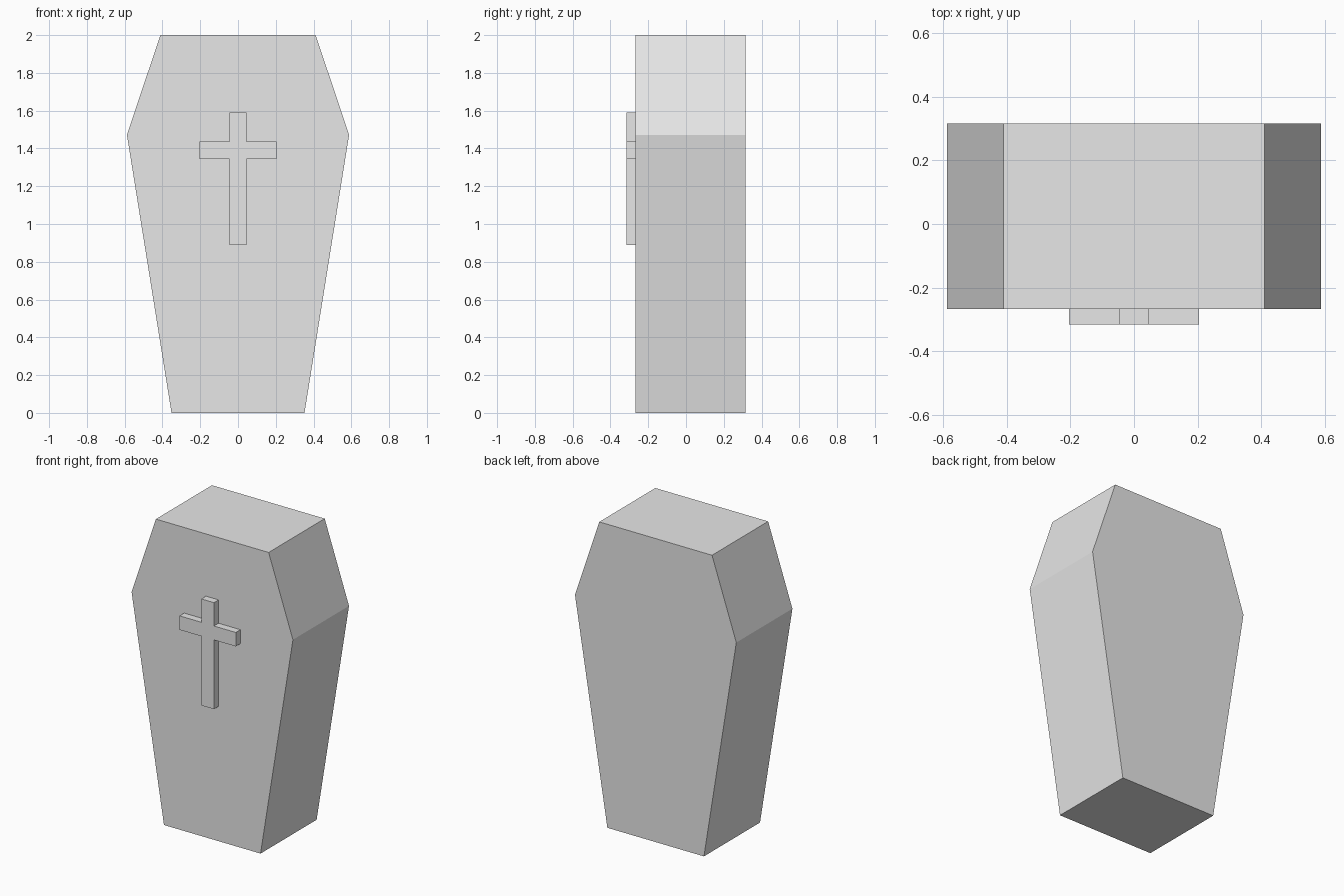
import bpy
import bmesh

if "Cube" in bpy.data.objects:
    bpy.data.objects.remove(bpy.data.objects["Cube"], do_unlink=True)

# Single plain grey
grey = bpy.data.materials.new("plain_grey")
grey.use_nodes = True
colour = (0.8, 0.8, 0.8, 1)
grey.diffuse_color = colour
grey.node_tree.nodes["Principled BSDF"].inputs["Base Color"].default_value = colour


def extruded_profile(name, half, y_front, y_back):
    """Mirror a right-hand (x, z) outline, listed upwards, and extrude along y."""
    outline = half + [(-x, z) for x, z in reversed(half)]
    bm = bmesh.new()
    face = bm.faces.new([bm.verts.new((x, y_front, z)) for x, z in outline])
    result = bmesh.ops.extrude_face_region(bm, geom=[face], use_keep_orig=True)
    moved = [v for v in result["geom"] if isinstance(v, bmesh.types.BMVert)]
    bmesh.ops.translate(bm, verts=moved, vec=(0, y_back - y_front, 0))
    bmesh.ops.recalc_face_normals(bm, faces=bm.faces)
    mesh = bpy.data.meshes.new(name)
    bm.to_mesh(mesh)
    bm.free()
    mesh.materials.append(grey)
    obj = bpy.data.objects.new(name, mesh)
    bpy.context.collection.objects.link(obj)
    return obj


# Six-sided coffin body
FRONT, BACK = -0.268, 0.316
extruded_profile("coffin_body", [(0.352, 0), (0.588, 1.472), (0.411, 2)], FRONT, BACK)

# Raised cross on the lid
stem, arm = 0.046, 0.205
extruded_profile(
    "lid_cross",
    [(stem, 0.888), (stem, 1.344), (arm, 1.344), (arm, 1.436), (stem, 1.436), (stem, 1.59)],
    -0.316, FRONT)
